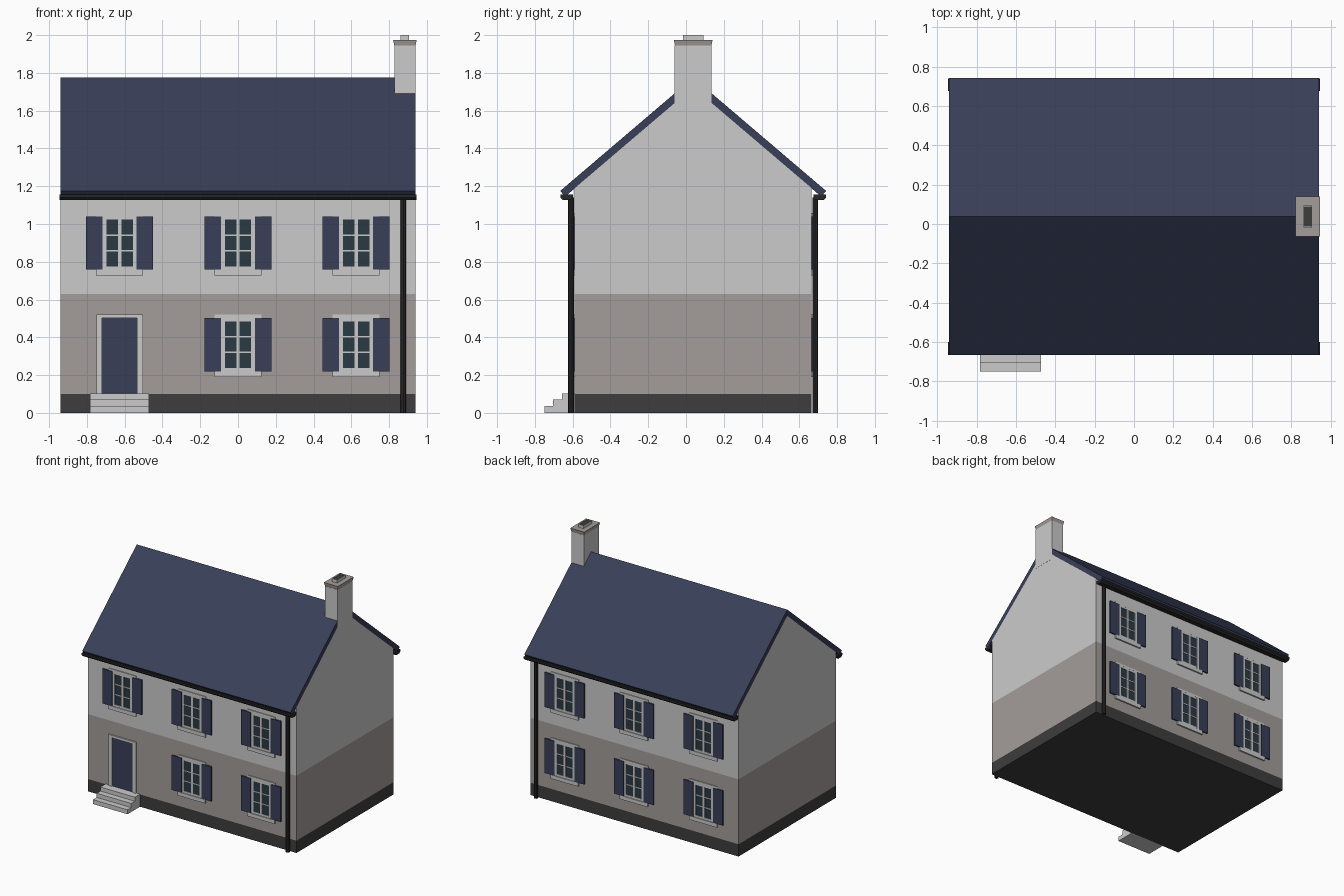
import bpy, bmesh
from mathutils import Matrix, Vector

if "Cube" in bpy.data.objects:
    bpy.data.objects.remove(bpy.data.objects["Cube"])

C = 0.038      # y of the ridge and middle of the house
W = 0.627      # half depth of the walls
X = 0.94       # half length


def mat(name, r, g, b):
    m = bpy.data.materials.new(name)
    m.diffuse_color = (r, g, b, 1)
    m.use_nodes = True
    m.node_tree.nodes["Principled BSDF"].inputs["Base Color"].default_value = m.diffuse_color
    return m


NAVY = mat("navy", 0.04, 0.049, 0.098)
STONE = mat("warm_stone", 0.37, 0.34, 0.325)
DARK = mat("dark_plinth", 0.047, 0.047, 0.047)
BLACK = mat("black_metal", 0.02, 0.02, 0.022)
GLASS = mat("glass", 0.023, 0.041, 0.055)


def finish(name, bm, material=None):
    bmesh.ops.recalc_face_normals(bm, faces=bm.faces)
    me = bpy.data.meshes.new(name)
    bm.to_mesh(me)
    bm.free()
    ob = bpy.data.objects.new(name, me)
    bpy.context.collection.objects.link(ob)
    if material:
        me.materials.append(material)
    return ob


def boxes(name, items, material=None):
    """Each item is (x0, x1, y0, y1, z0, z1)."""
    bm = bmesh.new()
    for x0, x1, y0, y1, z0, z1 in items:
        m = Matrix.Translation(((x0 + x1) / 2, (y0 + y1) / 2, (z0 + z1) / 2)) \
            @ Matrix.Diagonal((x1 - x0, abs(y1 - y0), z1 - z0, 1))
        bmesh.ops.create_cube(bm, size=1, matrix=m)
    return finish(name, bm, material)


def extrude_x(name, profile, x0, x1, material=None):
    """Sweep a (y, z) profile along x."""
    bm = bmesh.new()
    f = bm.faces.new([bm.verts.new((x0, y, z)) for y, z in profile])
    r = bmesh.ops.extrude_face_region(bm, geom=[f])
    moved = [v for v in r["geom"] if isinstance(v, bmesh.types.BMVert)]
    bmesh.ops.translate(bm, verts=moved, vec=(x1 - x0, 0, 0))
    if f.is_valid and not any(g.normal.x and g is not f and g.calc_center_median() == f.calc_center_median() for g in bm.faces):
        pass
    return finish(name, bm, material)


# Walls: plinth, lower storey, upper storey with gables
boxes("plinth", [(-X, X, C - W, C + W, 0, 0.1)], DARK)
boxes("lower_walls", [(-X, X, C - W, C + W, 0.1, 0.63)], STONE)
extrude_x("upper_walls", [(C - W, 0.63), (C + W, 0.63), (C + W, 1.19),
                          (C, 1.724), (C - W, 1.19)], -X, X)

# Roof slab
extrude_x("roof", [(C - 0.704, 1.175), (C, 1.775), (C + 0.704, 1.175),
                   (C + 0.678, 1.145), (C, 1.722), (C - 0.678, 1.145)], -X, X, NAVY)

# Chimney stack, flared cap and pot
boxes("chimney_stack", [(0.828, X + 0.001, -0.06, 0.135, 1.6, 1.945)])
bm = bmesh.new()
bmesh.ops.create_cube(bm, size=1, matrix=Matrix.Translation((0.8835, C, 1.96))
                      @ Matrix.Diagonal((0.125, 0.205, 0.03, 1)))
for v in bm.verts:
    if v.co.z < 1.96:
        v.co.x += 0.006 if v.co.x < 0.88 else -0.006
        v.co.y += 0.006 if v.co.y < C else -0.006
finish("chimney_cap", bm, STONE)
PX, PY, T = 0.0225, 0.055, 0.004
cx = 0.8835
boxes("chimney_pot", [(cx - PX, cx - PX + T, C - PY, C + PY, 1.974, 2.0),
                      (cx + PX - T, cx + PX, C - PY, C + PY, 1.974, 2.0),
                      (cx - PX, cx + PX, C - PY, C - PY + T, 1.974, 2.0),
                      (cx - PX, cx + PX, C + PY - T, C + PY, 1.974, 2.0)])
boxes("flue", [(cx - PX + T, cx + PX - T, C - PY + T, C + PY - T, 1.974, 1.994)], DARK)


def facade(s):
    """Box maker measured outwards from the wall: s=-1 front, s=1 back."""
    def b(x0, x1, d0, d1, z0, z1):
        ys = sorted((C + s * (W + d0), C + s * (W + d1)))
        return (x0, x1, ys[0], ys[1], z0, z1)
    return b


def window(label, b, x, z):
    """Window centred on x with its opening starting at height z."""
    h = 0.283
    top = z + h
    boxes(label + "_glass", [b(x - 0.08, x + 0.08, -0.01, 0.001, z + 0.01, top - 0.01)], GLASS)
    # Casement frame and glazing bars
    frame = [b(x + a, x + c, -0.01, 0.006, z, top)
             for a, c in ((-0.09, -0.07), (-0.009, 0.009), (0.07, 0.09))]
    frame += [b(x - 0.07, x + 0.07, -0.01, 0.0055, z + a, z + c)
              for a, c in ((0, 0.018), (h - 0.018, h))]
    frame += [b(x - 0.07, x + 0.07, -0.01, 0.004, z + k - 0.004, z + k + 0.004)
              for k in (0.1, 0.183)]
    boxes(label + "_frame", frame)
    # Stone sill and lintel
    boxes(label + "_sill_and_lintel", [b(x - 0.125, x + 0.125, -0.01, 0.012, z - 0.03, z),
                                       b(x - 0.125, x + 0.125, -0.01, 0.006, top, top + 0.017)])
    # Pair of shutters
    boxes(label + "_shutters", [b(x - 0.178, x - 0.09, -0.005, 0.011, z, top),
                                b(x + 0.09, x + 0.178, -0.005, 0.011, z, top)], NAVY)


for side, s in (("front", -1), ("back", 1)):
    b = facade(s)
    for i, x in enumerate((-0.627, 0, 0.625)):
        window(f"{side}_upper_window_{i + 1}", b, x, 0.758)
        if s > 0 or i > 0:
            window(f"{side}_lower_window_{i + 1}", b, x, 0.22)
    # Gutter along the eaves
    extrude_x(side + "_gutter", [(C + s * d, z) for d, z in (
        (0.637, 1.155), (0.637, 1.14), (0.65, 1.127), (0.69, 1.127),
        (0.703, 1.14), (0.703, 1.155))], -0.946, 0.946, BLACK)
    # Downpipe
    bm = bmesh.new()
    bmesh.ops.create_cone(bm, cap_ends=True, segments=8, radius1=0.0155, radius2=0.0155,
                          depth=1.14, matrix=Matrix.Translation((0.875, C + s * 0.646, 0.57)))
    finish(side + "_downpipe", bm, BLACK)

# Front door and surround
b = facade(-1)
boxes("door", [b(-0.72, -0.535, -0.01, 0.002, 0.1, 0.505)], NAVY)
boxes("door_surround", [b(-0.75, -0.72, -0.01, 0.01, 0.1, 0.52),
                        b(-0.535, -0.503, -0.01, 0.01, 0.1, 0.52),
                        b(-0.72, -0.535, -0.01, 0.01, 0.503, 0.52)])

# Entrance steps
extrude_x("entrance_steps", [(-0.588, 0), (-0.75, 0), (-0.75, 0.036), (-0.703, 0.036),
                             (-0.703, 0.07), (-0.656, 0.07), (-0.656, 0.103), (-0.588, 0.103)],
          -0.783, -0.472)
